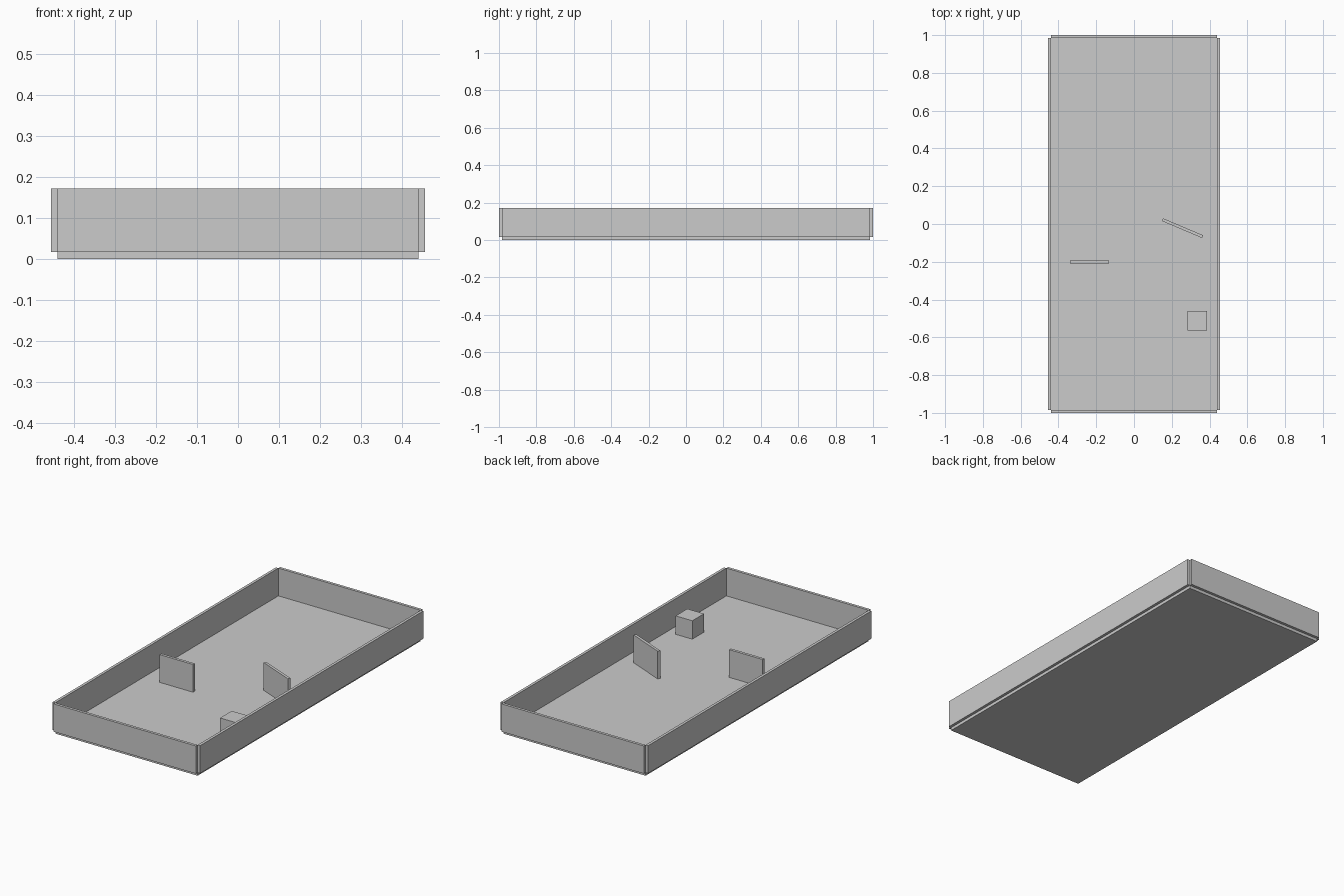
import bpy, bmesh
from math import radians
from mathutils import Matrix

if "Cube" in bpy.data.objects:
    bpy.data.objects.remove(bpy.data.objects["Cube"])

T = 0.0155            # panel thickness
FLOOR_TOP = 0.017
WALL_H = 0.155
HX, HY = 0.44, 0.985  # floor half sizes


def box(name, size, centre, base_z, angle=0.0):
    """Box standing on base_z, turned about the vertical axis."""
    bm = bmesh.new()
    bmesh.ops.create_cube(bm, size=1.0, matrix=Matrix.Diagonal((*size, 1.0)))
    mesh = bpy.data.meshes.new(name)
    bm.to_mesh(mesh)
    bm.free()
    obj = bpy.data.objects.new(name, mesh)
    obj.location = (centre[0], centre[1], base_z + size[2] / 2)
    obj.rotation_euler.z = radians(angle)
    bpy.context.collection.objects.link(obj)
    return obj


# Floor panel
box("floor", (2 * HX, 2 * HY, FLOOR_TOP), (0, 0), 0)

# Outer walls, set just outside the floor edges with open corner notches
for side, s in (("left", -1), ("right", 1)):
    box(side + "_wall", (T, 2 * HY, WALL_H), (s * (HX + T / 2), 0), FLOOR_TOP)
for side, s in (("front", -1), ("back", 1)):
    box(side + "_wall", (2 * HX, T, WALL_H), (0, s * (HY + T / 2)), FLOOR_TOP)

# Inner obstacles
box("straight_baffle", (0.206, T, WALL_H), (-0.235, -0.201), FLOOR_TOP)
box("angled_baffle", (0.23, T, WALL_H), (0.257, -0.022), FLOOR_TOP, -23)
box("block", (0.103, 0.103, 0.103), (0.335, -0.512), FLOOR_TOP)
